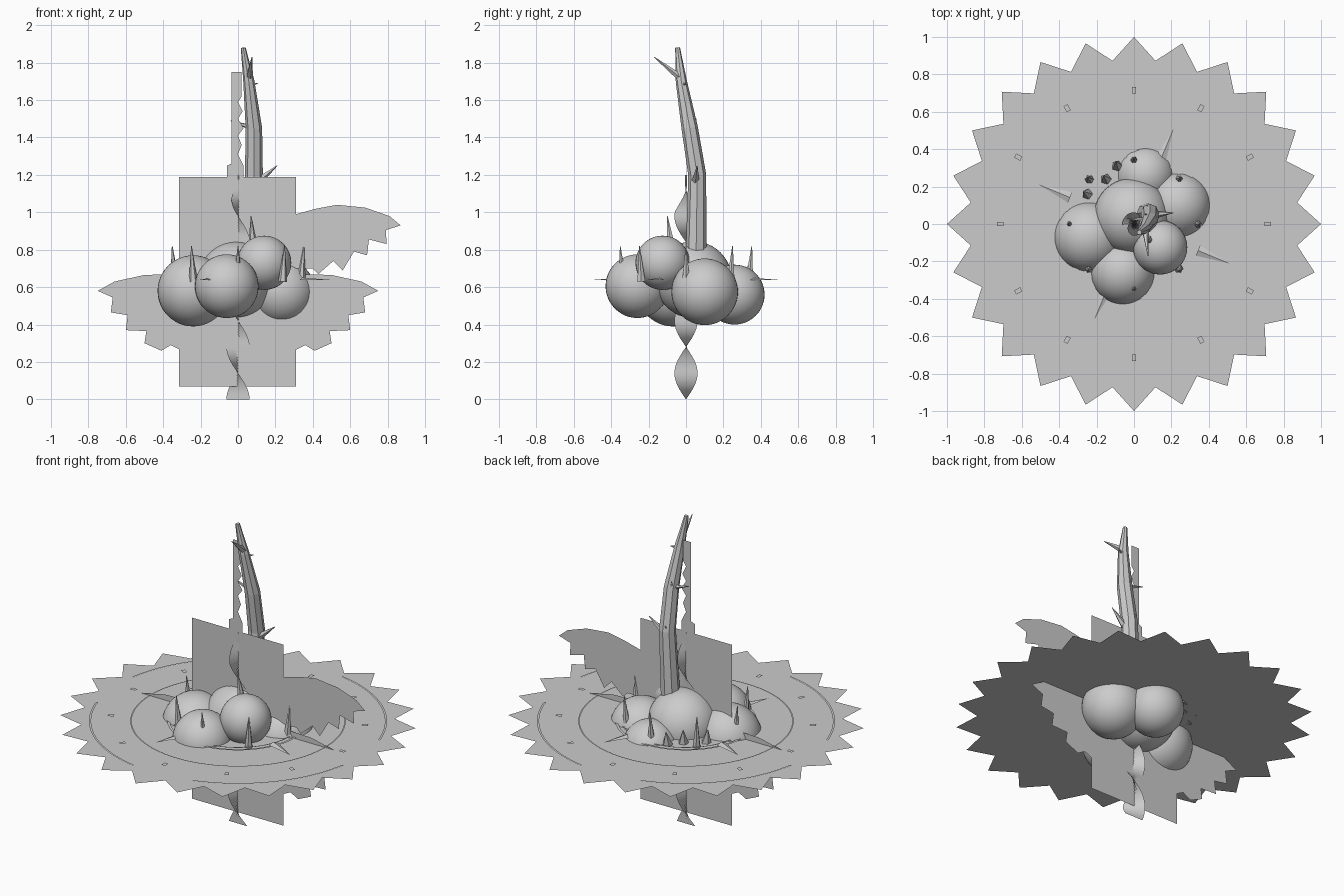
import bpy, bmesh, math
from mathutils import Vector

if "Cube" in bpy.data.objects:
    bpy.data.objects.remove(bpy.data.objects["Cube"])

DISC_Z = 0.63


def make(name, verts, faces, smooth=False):
    me = bpy.data.meshes.new(name)
    me.from_pydata([tuple(v) for v in verts], [], faces)
    for p in me.polygons:
        p.use_smooth = smooth
    ob = bpy.data.objects.new(name, me)
    bpy.context.collection.objects.link(ob)
    return ob


def upright_card(name, outline, y=0.0, side=1):
    """Flat cutout standing in the xz plane."""
    return make(name, [(side * x, y, z) for x, z in outline], [list(range(len(outline)))])


def tube(name, path, radii, sides=6):
    """Tapered faceted tube through the path points."""
    pts = [Vector(p) for p in path]
    verts, faces = [], []
    for i, p in enumerate(pts):
        d = (pts[min(i + 1, len(pts) - 1)] - pts[max(i - 1, 0)]).normalized()
        ref = Vector((1, 0, 0)) if abs(d.x) < 0.8 else Vector((0, 1, 0))
        u = (ref - d * ref.dot(d)).normalized()
        v = d.cross(u)
        for k in range(sides):
            a = math.tau * k / sides
            verts.append(p + (u * math.cos(a) + v * math.sin(a)) * radii[i])
    for i in range(len(pts) - 1):
        for k in range(sides):
            a, b = i * sides + k, i * sides + (k + 1) % sides
            faces.append((a, b, b + sides, a + sides))
    faces.append(list(range(sides))[::-1])
    faces.append(list(range(len(verts) - sides, len(verts))))
    return make(name, verts, faces)


def spike(name, base, tip, r, sides=6):
    return tube(name, [base, tip], [r, 0.002], sides)


def flat_ring(name, r, w, z, steps=96, start=0, sweep=math.tau):
    verts, faces = [], []
    for i in range(steps + 1):
        a = start + sweep * i / steps
        for q in (r - w / 2, r + w / 2):
            verts.append((q * math.cos(a), q * math.sin(a), z))
    for i in range(steps):
        faces.append((2 * i, 2 * i + 1, 2 * i + 3, 2 * i + 2))
    return make(name, verts, faces)


# Sawtooth disc
rim = []
for i in range(48):
    a = math.tau * i / 48
    r = 1.0 if i % 2 == 0 else 0.88
    rim.append((r * math.cos(a), r * math.sin(a), DISC_Z))
make("toothed_disc", rim, [list(range(48))])

# Rings and dial marks lying on the disc
flat_ring("inner_ring", 0.39, 0.015, DISC_Z + 0.008)
flat_ring("inner_ring_thin", 0.36, 0.008, DISC_Z + 0.008)
flat_ring("middle_ring", 0.60, 0.008, DISC_Z + 0.004)
for k in range(4):
    flat_ring("outer_arc", 0.83, 0.012, DISC_Z + 0.004, 24, k * math.pi / 2 + 0.3, 1.1)
for k in range(12):
    a = math.tau * k / 12
    d, t = Vector((math.cos(a), math.sin(a), 0)), Vector((-math.sin(a), math.cos(a), 0))
    c = d * 0.715 + Vector((0, 0, DISC_Z + 0.01))
    make("dial_mark", [c + d * i * 0.018 + t * j * 0.012 for i, j in
                       ((-1, -1), (1, -1), (1, 1), (-1, 1))], [(0, 1, 2, 3)])

# Four flat needles pointing outward
for k in range(4):
    a = math.radians(67.5 + 90 * k)
    d, t = Vector((math.cos(a), math.sin(a), 0)), Vector((-math.sin(a), math.cos(a), 0))
    up = Vector((0, 0, DISC_Z + 0.008))
    make("dial_needle", [d * 0.37 + t * 0.03 + up, d * 0.37 - t * 0.03 + up,
                         d * 0.55 + up, d * 0.37 + up * 1.02],
         [(0, 3, 2), (3, 1, 2), (0, 1, 3)])

# Clustered globes
for x, y, z, r in ((-0.24, -0.07, 0.58, 0.19), (-0.01, 0.04, 0.64, 0.205),
                   (0.06, 0.26, 0.56, 0.16), (0.235, 0.10, 0.575, 0.178),
                   (0.14, -0.125, 0.73, 0.145), (-0.06, -0.26, 0.605, 0.17)):
    me = bpy.data.meshes.new("globe")
    bm = bmesh.new()
    bmesh.ops.create_uvsphere(bm, u_segments=40, v_segments=24, radius=r)
    for f in bm.faces:
        f.smooth = True
    bm.to_mesh(me)
    bm.free()
    ob = bpy.data.objects.new("globe", me)
    ob.location = (x, y, z)
    bpy.context.collection.objects.link(ob)

# Ring of upright thorns, plus one on the upper globe
for k in range(8):
    a = math.tau * k / 8
    x, y = 0.345 * math.cos(a), 0.345 * math.sin(a)
    spike("ring_thorn", (x * 0.98, y * 0.98, DISC_Z), (x * 1.02, y * 1.02, 0.82), 0.024)
spike("globe_thorn", (0.08, -0.08, 0.82), (0.07, -0.10, 0.98), 0.025)
for x, y in ((-0.25, 0.16), (-0.15, 0.24), (-0.09, 0.31)):
    spike("small_thorn", (x, y, DISC_Z), (x * 1.08, y * 1.08, 0.72), 0.03, 5)

# Curved stem with side thorns
tube("stem", [(0.06, 0.05, 0.6), (0.07, 0.055, 0.85), (0.085, 0.06, 1.2),
              (0.085, 0.02, 1.45), (0.058, -0.025, 1.7), (0.028, -0.045, 1.88)],
     [0.06, 0.054, 0.048, 0.044, 0.03, 0.013], 8)
for base, tip, r in (((0.10, 0.05, 1.16), (0.21, 0.06, 1.25), 0.024),
                     ((0.06, -0.03, 1.72), (0.075, -0.17, 1.83), 0.02),
                     ((0.08, 0.03, 1.40), (0.06, 0.055, 1.50), 0.02),
                     ((0.08, 0.02, 1.45), (-0.04, 0.03, 1.49), 0.016),
                     ((0.08, 0.06, 1.14), (0.07, 0.10, 1.24), 0.024),
                     ((0.06, -0.02, 1.68), (0.105, 0.0, 1.69), 0.015)):
    spike("stem_thorn", base, tip, r, 5)

# Upright card and the notched strip above it
upright_card("back_card", [(-0.315, 0.07), (0.31, 0.07), (0.31, 1.19), (-0.315, 1.19)])
upright_card("notched_strip", [
    (-0.035, 1.75), (0.02, 1.75), (0.02, 1.62), (0.0, 1.59), (0.025, 1.54), (0.0, 1.5),
    (0.03, 1.45), (0.0, 1.41), (0.02, 1.36), (0.0, 1.31), (0.03, 1.25), (0.03, 1.19),
    (-0.06, 1.19), (-0.06, 1.25), (-0.035, 1.26)])

# Feathered wings: one raised, two lowered
upright_card("raised_wing", [
    (0.31, 0.99), (0.42, 1.02), (0.53, 1.04), (0.68, 1.025), (0.81, 0.98), (0.87, 0.93),
    (0.79, 0.905), (0.795, 0.83), (0.70, 0.855), (0.69, 0.77), (0.62, 0.79),
    (0.56, 0.69), (0.51, 0.74), (0.43, 0.67), (0.40, 0.70), (0.31, 0.70)])
for side in (-1, 1):
    upright_card("lowered_wing", [
        (0.31, 0.67), (0.50, 0.665), (0.66, 0.63), (0.75, 0.58), (0.67, 0.545),
        (0.68, 0.465), (0.59, 0.45), (0.60, 0.37), (0.49, 0.365), (0.50, 0.30),
        (0.41, 0.26), (0.36, 0.29), (0.31, 0.265)], side=side)

# Twisted ribbon running up the axis
rv, rf = [], []
N = 80
for i in range(N + 1):
    z = 1.2 * i / N
    a = -math.pi * z / 0.28
    w = 0.062 * (1 if z < 1.0 else max(0.1, (1.2 - z) / 0.2))
    for s in (-1, 1):
        rv.append((s * w * math.cos(a), s * w * math.sin(a), z))
for i in range(N):
    rf.append((2 * i, 2 * i + 1, 2 * i + 3, 2 * i + 2))
make("twisted_ribbon", rv, rf, True)
